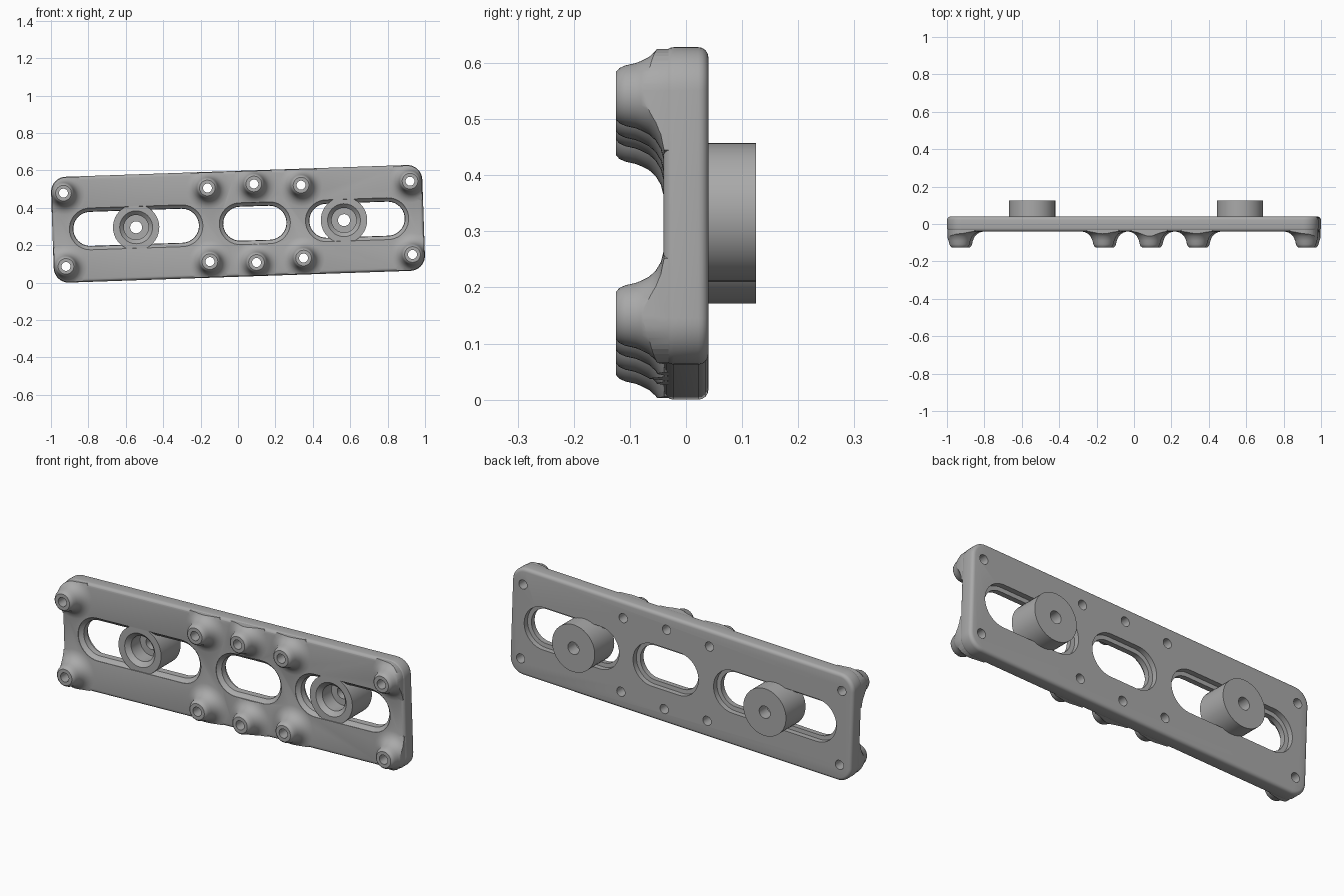
import bpy
import bmesh
import math

cube = bpy.data.objects.get("Cube")
if cube:
    bpy.data.objects.remove(cube, do_unlink=True)

TILT = -0.0343
LIFT = 0.314
HALF_W, HALF_H, CORNER = 0.993, 0.283, 0.08
FRONT, BACK, TIP = -0.04, 0.04, -0.125

metal = bpy.data.materials.new("plain grey")
metal.use_nodes = True
GREY = (0.4, 0.4, 0.4, 1.0)
metal.diffuse_color = GREY
metal.node_tree.nodes["Principled BSDF"].inputs["Base Color"].default_value = GREY


def outline(cx, cz, hw, hh, r, y, steps=10):
    """Rounded rectangle in the plate plane at depth y."""
    pts = []
    for q, (sx, sz) in enumerate([(1, 1), (-1, 1), (-1, -1), (1, -1)]):
        for k in range(steps + 1):
            a = (q + k / steps) * math.pi / 2
            pts.append((cx + sx * (hw - r) + r * math.cos(a), y,
                        cz + sz * (hh - r) + r * math.sin(a)))
    return pts


def circle(cx, cz, r, y):
    return outline(cx, cz, r, r, r, y)


def loft(bm, sections, closed=False):
    """Skin sections together, with end caps or as a closed loop."""
    rings = [[bm.verts.new(p) for p in s] for s in sections]
    n = len(rings[0])
    pairs = list(zip(rings, rings[1:]))
    if closed:
        pairs.append((rings[-1], rings[0]))
    for a, b in pairs:
        for i in range(n):
            j = (i + 1) % n
            bm.faces.new((a[i], a[j], b[j], b[i]))
    if not closed:
        bm.faces.new(rings[0])
        bm.faces.new(rings[-1])


def make(name, lofts, closed=False):
    bm = bmesh.new()
    for sections in lofts:
        loft(bm, sections, closed)
    bmesh.ops.remove_doubles(bm, verts=bm.verts, dist=1e-5)
    bmesh.ops.recalc_face_normals(bm, faces=bm.faces)
    mesh = bpy.data.meshes.new(name)
    bm.to_mesh(mesh)
    bm.free()
    mesh.materials.append(metal)
    ob = bpy.data.objects.new(name, mesh)
    bpy.context.collection.objects.link(ob)
    return ob


def activate(ob):
    bpy.ops.object.select_all(action='DESELECT')
    ob.select_set(True)
    bpy.context.view_layer.objects.active = ob


def combine(ob, other, operation):
    """Apply a boolean and discard the second object."""
    mod = ob.modifiers.new(operation.lower(), 'BOOLEAN')
    mod.operation = operation
    mod.solver = 'EXACT'
    mod.object = other
    activate(ob)
    bpy.ops.object.modifier_apply(modifier=mod.name)
    bpy.data.objects.remove(other, do_unlink=True)


def finish(ob):
    ob.rotation_euler.y = TILT
    ob.location.z = LIFT
    activate(ob)
    bpy.ops.object.shade_smooth_by_angle(angle=math.radians(32))


def plate_section(inset, y):
    return outline(0, 0, HALF_W - inset, HALF_H - inset, CORNER - inset, y)


# Plate with rounded front and back rims
rim = 0.018
arc = [(rim * (1 - math.sin(a)), rim * (1 - math.cos(a)))
       for a in (i * math.pi / 8 for i in range(5))]
sections = [plate_section(i, FRONT + d) for i, d in arc]
sections += [plate_section(i, BACK - d) for i, d in reversed(arc)]
plate = make("mounting_plate", [sections])

# Flared bosses, trimmed to the plate outline
columns = [(-0.927, 0.196), (-0.157, 0.197), (0.092, 0.21),
           (0.344, 0.195), (0.927, 0.196)]
centres = [(x, s * z) for x, z in columns for s in (1, -1)]
boss_profile = [(0.042, TIP), (0.049, -0.119), (0.054, -0.108), (0.058, -0.09),
                (0.062, -0.08), (0.069, -0.066), (0.08, -0.054),
                (0.095, -0.045), (0.118, -0.039), (0.118, 0)]
bosses = make("bosses", [[circle(x, z, r, y) for r, y in boss_profile]
                         for x, z in centres])
trim = make("trim", [[plate_section(0.003, -0.2), plate_section(0.003, 0.1)]])
combine(bosses, trim, 'INTERSECT')
combine(plate, bosses, 'UNION')

# Three stepped slots
slot_profile = [(0.112, -0.2), (0.112, -0.038), (0.106, -0.03), (0.093, -0.02),
                (0.091, 0.01), (0.112, 0.012), (0.112, 0.2)]
slots = []
for cx, half in ((-0.545, 0.357), (0.09, 0.19), (0.637, 0.276)):
    slots.append([outline(cx, 0, half - 0.112 + h, h, h, y)
                  for h, y in slot_profile])
combine(plate, make("slot_cutter", slots), 'DIFFERENCE')

# Screw holes through every boss
holes = [[circle(x, z, 0.024, -0.2), circle(x, z, 0.024, 0.2)]
         for x, z in centres]
combine(plate, make("hole_cutter", holes), 'DIFFERENCE')
finish(plate)

# Round standoffs seated in the outer slots, with stepped bores
standoff_profile = [(0.032, 0.125), (0.124, 0.125), (0.124, -0.037),
                    (0.088, -0.037), (0.066, -0.015), (0.066, 0.06),
                    (0.032, 0.06)]
for name, x in (("right_standoff", -0.545), ("left_standoff", 0.567)):
    finish(make(name, [[circle(x, 0, r, y) for r, y in standoff_profile]],
                closed=True))
